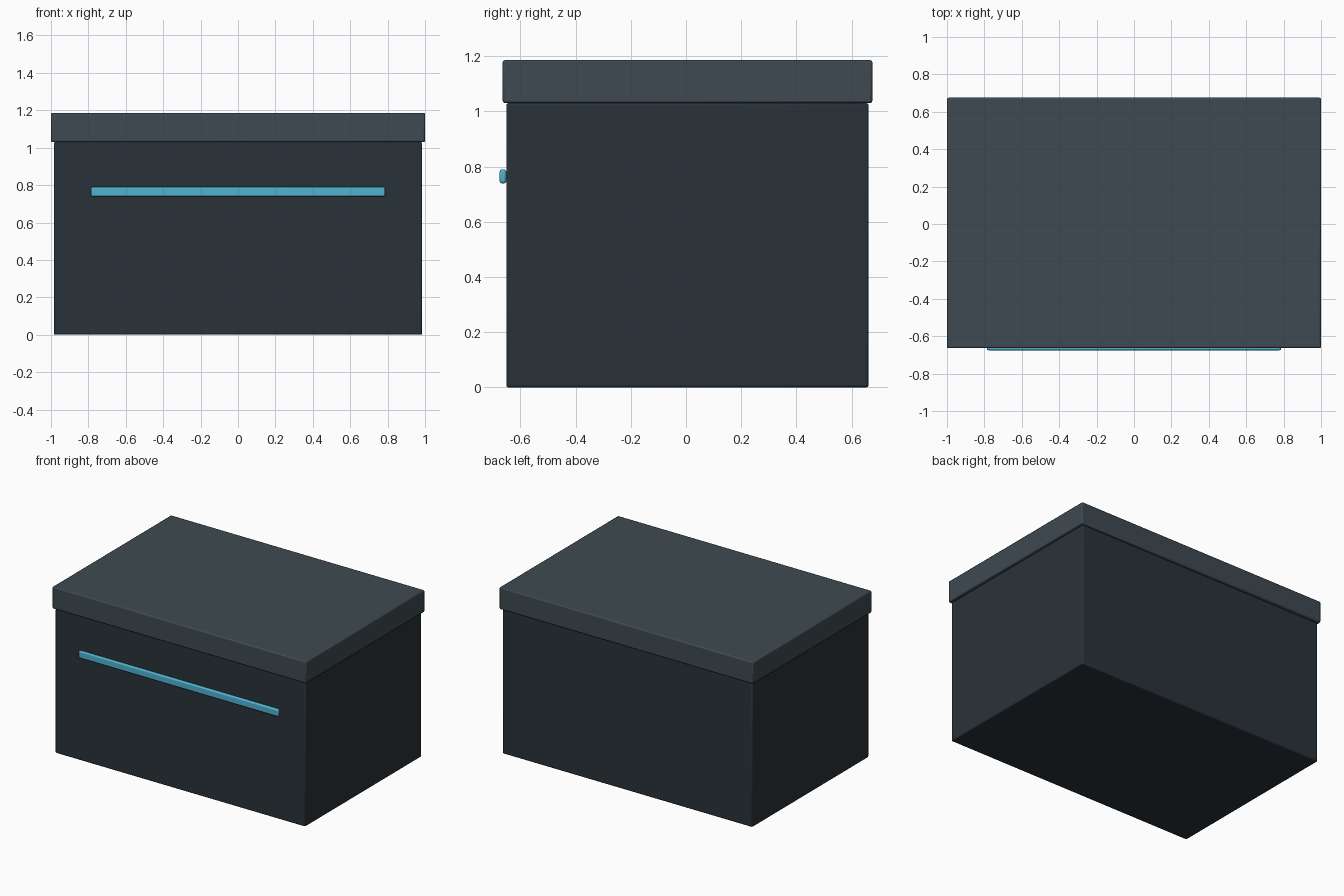
import bpy

if "Cube" in bpy.data.objects:
    bpy.data.objects.remove(bpy.data.objects["Cube"])


def material(name, rgb):
    m = bpy.data.materials.new(name)
    m.diffuse_color = (*rgb, 1)
    m.use_nodes = True
    m.node_tree.nodes["Principled BSDF"].inputs["Base Color"].default_value = m.diffuse_color
    return m


def box(name, lo, hi, bevel, mat):
    """Softly bevelled box spanning the corners lo and hi."""
    bpy.ops.mesh.primitive_cube_add(size=1, location=[(a + b) / 2 for a, b in zip(lo, hi)])
    ob = bpy.context.object
    ob.name = name
    ob.scale = [b - a for a, b in zip(lo, hi)]
    bpy.ops.object.transform_apply(location=False, rotation=False, scale=True)
    mod = ob.modifiers.new("soft_edges", 'BEVEL')
    mod.width = bevel
    mod.segments = 2
    ob.data.materials.append(mat)
    bpy.ops.object.shade_smooth_by_angle()
    return ob


dark = material("dark_slate", (0.022, 0.032, 0.041))
slate = material("slate", (0.048, 0.068, 0.082))
blue = material("light_blue", (0.08, 0.45, 0.63))

# Main container
box("body", (-0.985, -0.651, 0), (0.985, 0.661, 1.03), 0.008, dark)
# Overhanging lid
box("lid", (-1, -0.664, 1.03), (1, 0.675, 1.186), 0.008, slate)
# Coloured strip on the front
box("front_strip", (-0.787, -0.675, 0.739), (0.787, -0.651, 0.79), 0.008, blue)
